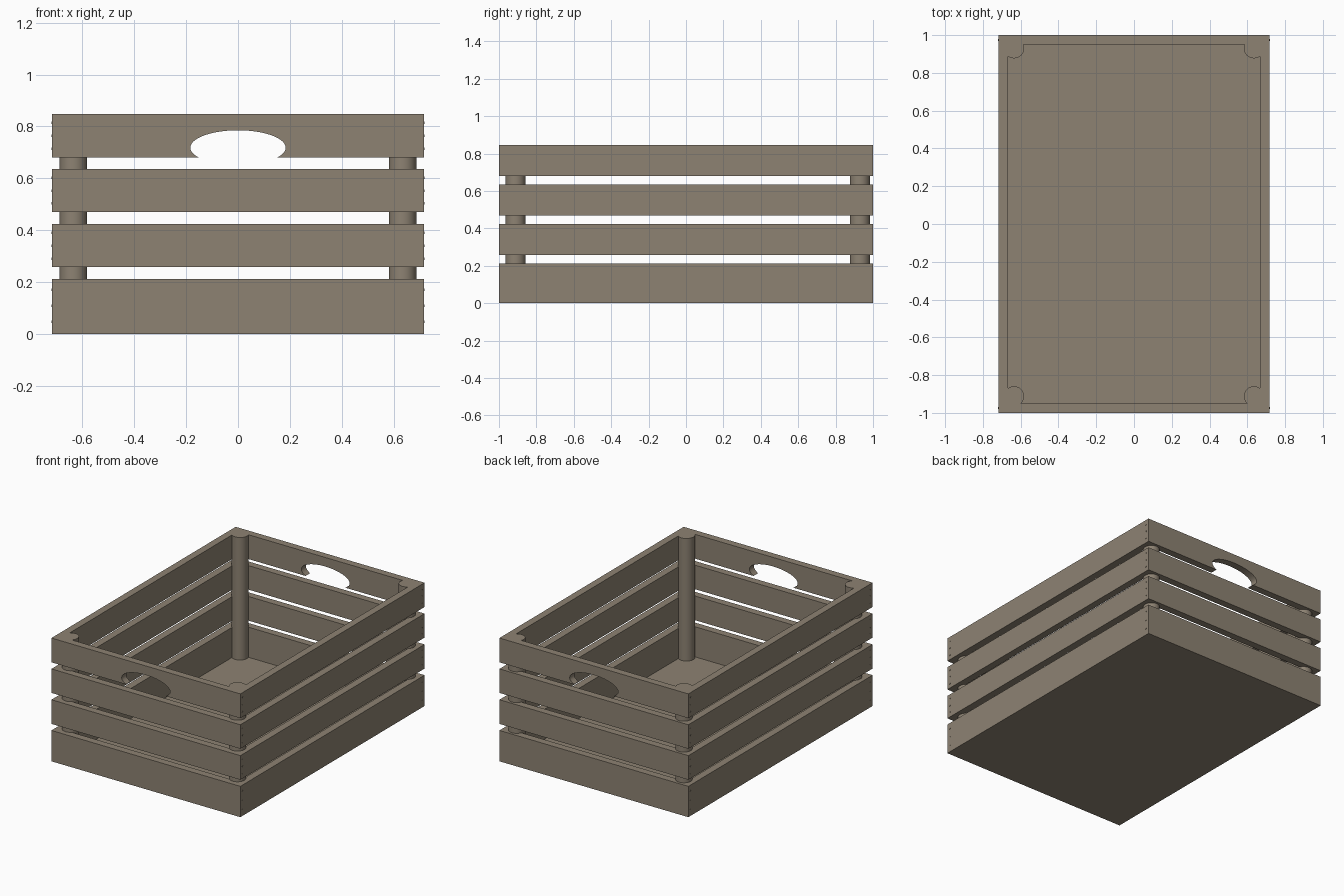
import bpy, bmesh, math
from mathutils import Matrix

old = bpy.data.objects.get("Cube")
if old:
    bpy.data.objects.remove(old, do_unlink=True)

HALF_X, HALF_Y, THICK, FLOOR = 0.718, 1.0, 0.05, 0.005
SLATS = [(FLOOR, 0.212), (0.257, 0.423), (0.47, 0.635), (0.68, 0.847)]
TOP = SLATS[-1][1]

wood = bpy.data.materials.new("weathered wood")
wood.use_nodes = True
colour = (0.268, 0.225, 0.171, 1)
wood.diffuse_color = colour
wood.node_tree.nodes["Principled BSDF"].inputs["Base Color"].default_value = colour


def finish(bm, name):
    bmesh.ops.recalc_face_normals(bm, faces=bm.faces)
    mesh = bpy.data.meshes.new(name)
    bm.to_mesh(mesh)
    bm.free()
    mesh.materials.append(wood)
    obj = bpy.data.objects.new(name, mesh)
    bpy.context.collection.objects.link(obj)
    return obj


def box(name, x0, x1, y0, y1, z0, z1):
    bm = bmesh.new()
    place = Matrix.Translation(((x0 + x1) / 2, (y0 + y1) / 2, (z0 + z1) / 2))
    size = Matrix.Diagonal((x1 - x0, y1 - y0, z1 - z0, 1))
    bmesh.ops.create_cube(bm, size=1, matrix=place @ size)
    return finish(bm, name)


def handle_slat(name, y0, y1, z0, z1):
    """End slat with an elliptical hand hole open at its lower edge."""
    inner = HALF_X - THICK
    rx, rz, cz = 0.184, 0.067, 0.718
    start = -math.asin((cz - z0) / rz)
    sweep = math.pi - 2 * start
    steps = 40
    outline = [(inner, z0), (inner, z1), (-inner, z1), (-inner, z0)]
    for i in range(steps + 1):
        a = math.pi - start - sweep * i / steps
        outline.append((rx * math.cos(a), cz + rz * math.sin(a)))
    bm = bmesh.new()
    face = bm.faces.new([bm.verts.new((x, y0, z)) for x, z in outline])
    ext = bmesh.ops.extrude_face_region(bm, geom=[face])
    verts = [g for g in ext["geom"] if isinstance(g, bmesh.types.BMVert)]
    bmesh.ops.translate(bm, verts=verts, vec=(0, y1 - y0, 0))
    return finish(bm, name)


def smooth(obj):
    bpy.ops.object.select_all(action="DESELECT")
    obj.select_set(True)
    bpy.context.view_layer.objects.active = obj
    bpy.ops.object.shade_smooth_by_angle(angle=math.radians(35))


# Floor panel
box("floor_panel", -HALF_X, HALF_X, -HALF_Y, HALF_Y, 0, FLOOR)

# Slatted walls: long sides overlap the ends of the short sides
for n, (z0, z1) in enumerate(SLATS, 1):
    for side, s in (("left", 1), ("right", -1)):
        xs = sorted((s * HALF_X, s * (HALF_X - THICK)))
        box(f"{side}_slat_{n}", *xs, -HALF_Y, HALF_Y, z0, z1)
    for side, s in (("front", -1), ("back", 1)):
        ys = sorted((s * HALF_Y, s * (HALF_Y - THICK)))
        if n == len(SLATS):
            smooth(handle_slat(f"{side}_handle_slat", *ys, z0, z1))
        else:
            box(f"{side}_slat_{n}", THICK - HALF_X, HALF_X - THICK, *ys, z0, z1)

# Round corner posts
for end, y in (("front", -0.912), ("back", 0.93)):
    for side, x in (("left", 0.635), ("right", -0.635)):
        bm = bmesh.new()
        bmesh.ops.create_cone(bm, cap_ends=True, segments=32, radius1=0.053,
                              radius2=0.053, depth=TOP - FLOOR,
                              matrix=Matrix.Translation((x, y, (TOP + FLOOR) / 2)))
        smooth(finish(bm, f"{end}_{side}_post"))

# Nail heads near the ends of the long slats
for side, s in (("left", 1), ("right", -1)):
    bm = bmesh.new()
    for z0, z1 in SLATS:
        for y in (-0.975, 0.975):
            for t in (0.2, 0.5, 0.8):
                place = Matrix.Translation((s * HALF_X, y, z0 + t * (z1 - z0)))
                bmesh.ops.create_cone(bm, cap_ends=True, segments=10, radius1=0.005,
                                      radius2=0.005, depth=0.004,
                                      matrix=place @ Matrix.Rotation(math.pi / 2, 4, "Y"))
    finish(bm, f"{side}_nail_heads")
